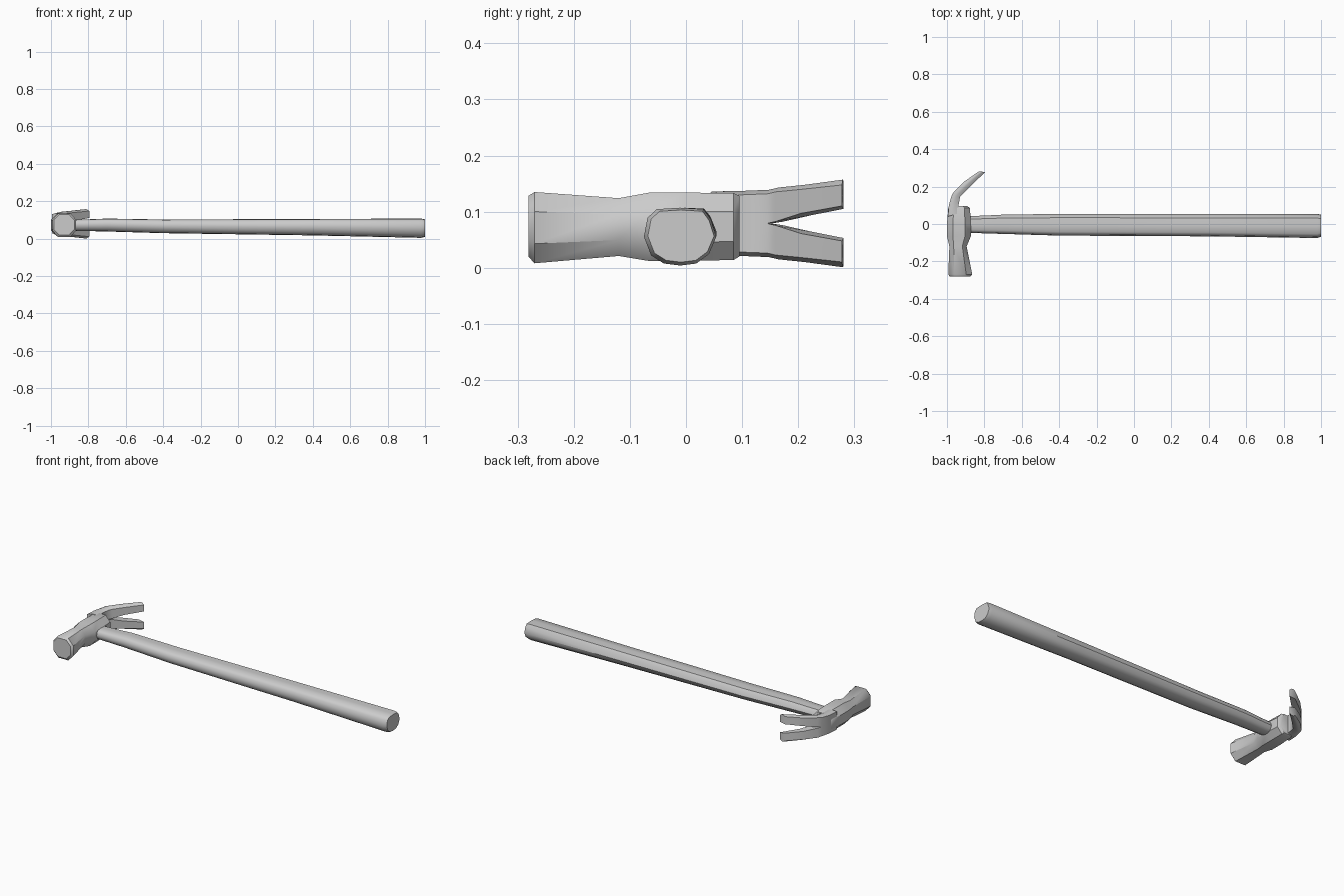
import bpy, bmesh
from mathutils import Vector

if "Cube" in bpy.data.objects:
    bpy.data.objects.remove(bpy.data.objects["Cube"])


def loft(name, rings, angle=0.7, open_mid=False):
    """Skin a list of equal-length rings, capped at both ends."""
    bm = bmesh.new()
    vs = [[bm.verts.new(p) for p in r] for r in rings]
    n = len(rings[0])
    for a, b in zip(vs, vs[1:]):
        for i in range(n):
            j = (i + 1) % n
            bm.faces.new((a[i], a[j], b[j], b[i]))
    bm.faces.new(vs[0])
    bm.faces.new(vs[-1])
    bmesh.ops.recalc_face_normals(bm, faces=bm.faces[:])
    if open_mid:  # drop faces lying on the mirror plane
        flat = [f for f in bm.faces if all(abs(v.co.z) < 1e-5 for v in f.verts)]
        bmesh.ops.delete(bm, geom=flat, context='FACES')
    me = bpy.data.meshes.new(name)
    bm.to_mesh(me)
    bm.free()
    ob = bpy.data.objects.new(name, me)
    bpy.context.collection.objects.link(ob)
    bpy.ops.object.select_all(action='DESELECT')
    ob.select_set(True)
    bpy.context.view_layer.objects.active = ob
    bpy.ops.object.shade_smooth_by_angle(angle=angle)
    return ob


def section(lo_u, hi_u, lo_v, hi_v, shape):
    """Scale a unit outline into a rectangle."""
    cu, cv = (lo_u + hi_u) / 2, (lo_v + hi_v) / 2
    hu, hv = (hi_u - lo_u) / 2, (hi_v - lo_v) / 2
    return [(cu + u * hu, cv + v * hv) for u, v in shape]


octagon = [(1, .45), (.5, 1), (-.5, 1), (-1, .45),
           (-1, -.45), (-.5, -1), (.5, -1), (1, -.45)]
grip = [(1, 0), (.85, .6), (.65, .95), (0, 1), (-.65, .95), (-.9, .65),
        (-1, 0), (-.8, -.65), (-.45, -.93), (0, -1), (.45, -.93), (.8, -.6)]

# Handle: x, then y range and z range
handle = [(-.95, -.045, .04, .042, .1), (-.8, -.05, .045, .04, .103),
          (-.7, -.053, .05, .038, .107), (-.4, -.062, .054, .029, .102),
          (.4, -.066, .054, .017, .105), (.98, -.075, .054, .004, .107),
          (1, -.068, .05, .01, .103)]
loft("handle", [[(x, y, z) for y, z in section(a, b, c, d, grip)]
                for x, a, b, c, d in handle])

# Head: y, then x range and z range, from striking face to shoulder
head = [(-.281, -.985, -.875, .02, .128), (-.27, -.993, -.865, .008, .135),
        (-.12, -.987, -.895, .021, .124), (-.065, -1, -.872, .012, .134),
        (0, -1, -.872, .012, .134), (.085, -.993, -.877, .014, .133),
        (.095, -.985, -.89, .02, .128)]
loft("head", [[(x, y, z) for x, z in section(a, b, c, d, octagon)]
              for y, a, b, c, d in head])

# Claw: back point, underside point, slot half-width, outer half-width
claw = [((-.995, .04), (-.93, .06), 0, .057), ((-.99, .1), (-.938, .1), 0, .058),
        ((-.975, .152), (-.93, .145), 0, .06), ((-.963, .172), (-.915, .16), .003, .064),
        ((-.91, .225), (-.872, .205), .015, .069), ((-.83, .281), (-.795, .278), .026, .078)]
rings = []
for back, under, slot, out in claw:
    b, u = Vector(back), Vector(under)
    m = b.lerp(u, .6)
    rings.append([(b.x, b.y, slot), (b.x, b.y, out * .9), (*b.lerp(u, .3), out),
                  (*m, out), (u.x, u.y, out * .88), (u.x, u.y, slot * 1.2)])
ob = loft("claw", rings, open_mid=True)
ob.location.z = .079
mod = ob.modifiers.new("Mirror", 'MIRROR')
mod.use_axis = (False, False, True)
